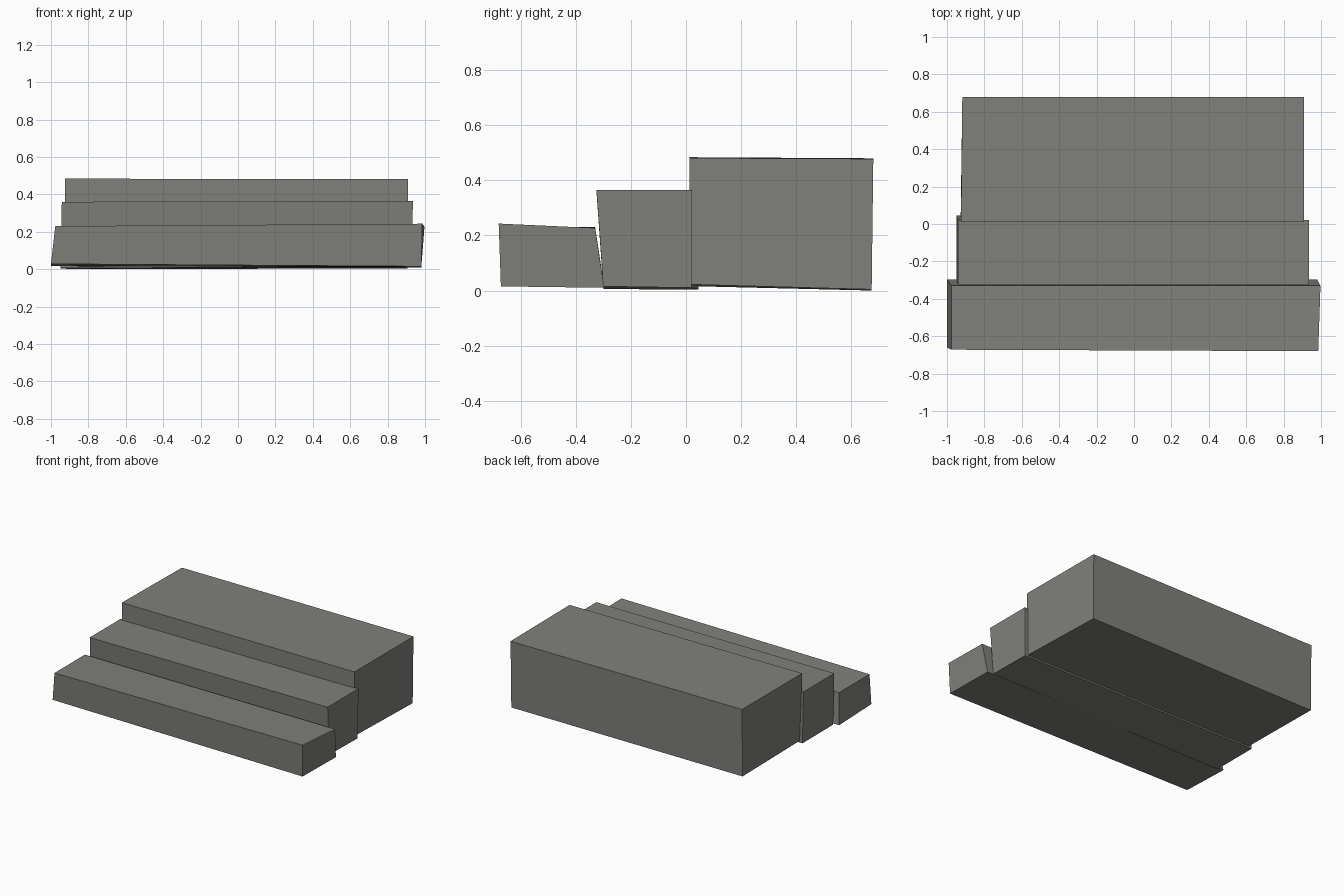
import bpy

stone = bpy.data.materials.new("grey_stone")
stone.diffuse_color = (0.215, 0.215, 0.2, 1)


def block(name, bottom, top):
    """Slightly crooked slab; corners run front-left, front-right, back-right, back-left."""
    faces = [(3, 2, 1, 0), (4, 5, 6, 7)]
    faces += [(i, (i + 1) % 4, (i + 1) % 4 + 4, i + 4) for i in range(4)]
    mesh = bpy.data.meshes.new(name)
    mesh.from_pydata(bottom + top, [], faces)
    mesh.materials.append(stone)
    obj = bpy.data.objects.new(name, mesh)
    bpy.context.collection.objects.link(obj)


# Low front step, its back and left sides leaning outward at the foot
block("lower_step",
      [(-1.0, -0.66, 0.028), (0.98, -0.672, 0.015), (0.98, -0.297, 0.01), (-1.0, -0.297, 0.016)],
      [(-0.977, -0.672, 0.23), (0.985, -0.68, 0.243), (0.997, -0.33, 0.227), (-0.977, -0.33, 0.23)])

# Middle step
block("middle_step",
      [(-0.95, -0.30, 0.005), (0.93, -0.30, 0.015), (0.93, 0.02, 0.01), (-0.95, 0.045, 0.004)],
      [(-0.942, -0.325, 0.36), (0.935, -0.325, 0.365), (0.935, 0.022, 0.365), (-0.942, 0.022, 0.36)])

# Deep rear platform
block("upper_platform",
      [(-0.927, 0.013, 0.016), (0.908, 0.017, 0.022), (0.906, 0.674, 0.004), (-0.918, 0.674, 0.0)],
      [(-0.925, 0.012, 0.484), (0.91, 0.012, 0.481), (0.908, 0.68, 0.478), (-0.918, 0.68, 0.48)])
